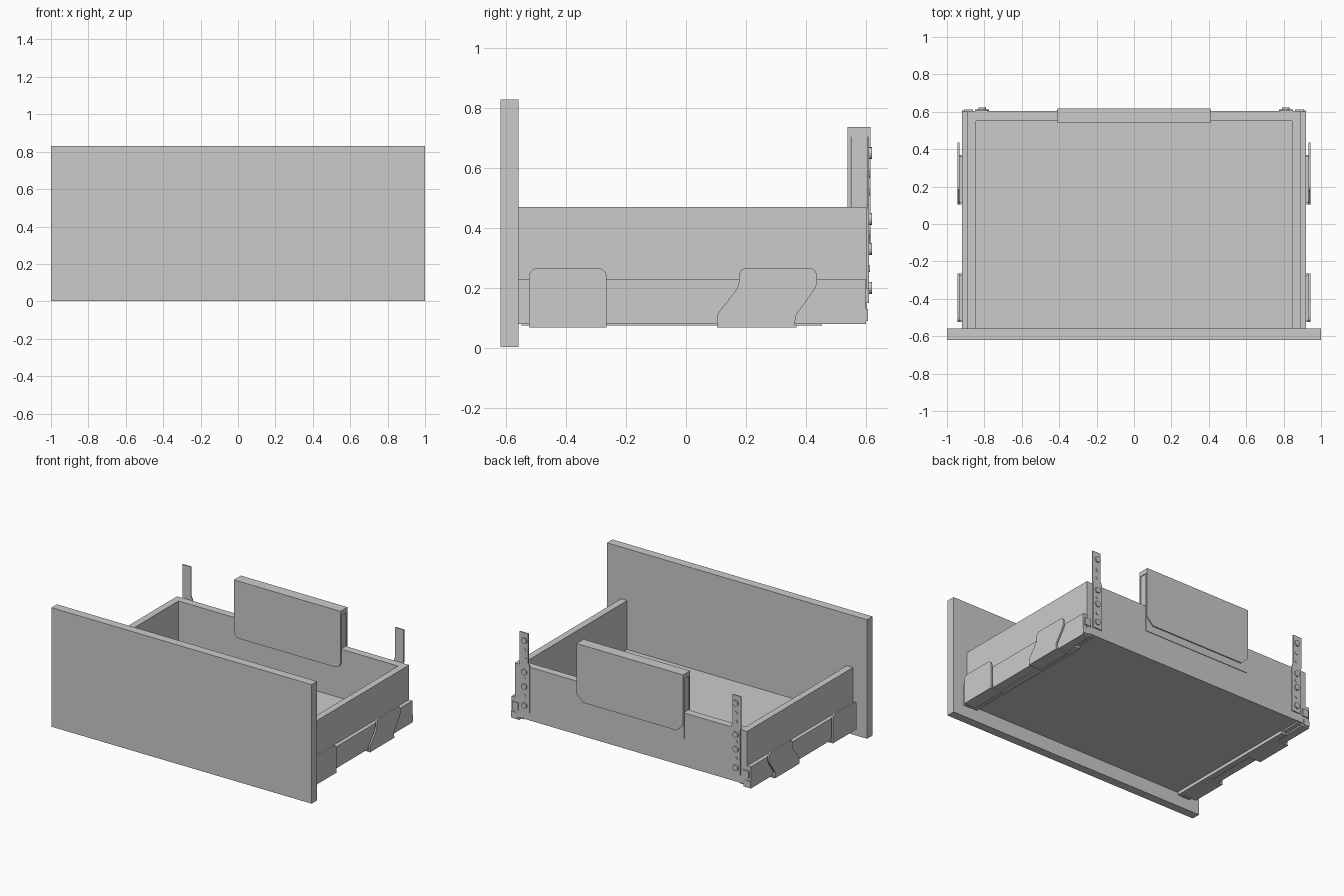
import bpy, bmesh, math
from mathutils import Vector

if "Cube" in bpy.data.objects:
    bpy.data.objects.remove(bpy.data.objects["Cube"])


def finish(name, bm):
    bmesh.ops.recalc_face_normals(bm, faces=bm.faces)
    me = bpy.data.meshes.new(name)
    bm.to_mesh(me)
    bm.free()
    ob = bpy.data.objects.new(name, me)
    bpy.context.collection.objects.link(ob)
    return ob


def box(name, x, y, z):
    bm = bmesh.new()
    bmesh.ops.create_cube(bm, size=1)
    for v in bm.verts:
        v.co = Vector([(r[0] + r[1]) / 2 + c * (r[1] - r[0])
                       for r, c in zip((x, y, z), v.co)])
    return finish(name, bm)


def prism(name, pts, axis, a, b):
    """Extrude a closed profile along x (pts are y,z) or y (pts are x,z)."""
    bm = bmesh.new()
    place = (lambda p, t: (t, p[0], p[1])) if axis == 'X' else (lambda p, t: (p[0], t, p[1]))
    face = bm.faces.new([bm.verts.new(place(p, a)) for p in pts])
    new = bmesh.ops.extrude_face_region(bm, geom=[face])['geom']
    d = Vector(place((0, 0), b - a))
    bmesh.ops.translate(bm, vec=d, verts=[g for g in new if isinstance(g, bmesh.types.BMVert)])
    return finish(name, bm)


def rounded(pts, radii, steps=5):
    """Round the corners of a polygon with quadratic arcs."""
    out = []
    for i, (p, r) in enumerate(zip(pts, radii)):
        p = Vector(p)
        if r == 0:
            out.append(tuple(p))
            continue
        a = p + (Vector(pts[i - 1]) - p).normalized() * r
        b = p + (Vector(pts[(i + 1) % len(pts)]) - p).normalized() * r
        for k in range(steps + 1):
            t = k / steps
            out.append(tuple(a * (1 - t) ** 2 + p * 2 * t * (1 - t) + b * t * t))
    return out


def stud(name, x, y0, y1, z, r):
    ring = [(x + r * math.cos(k * math.pi / 8), z + r * math.sin(k * math.pi / 8))
            for k in range(16)]
    return prism(name, ring, 'Y', y0, y1)


# Drawer box
box("front_panel", (-1, 1), (-.62, -.56), (.003, .83))
box("drawer_floor", (-.845, .845), (-.56, .555), (.10, .13))
back = [(-.845, .10), (.845, .10), (.845, .47), (.405, .47), (.405, .705),
        (-.405, .705), (-.405, .47), (-.845, .47)]
prism("back_panel", back, 'Y', .552, .605)

# Saddle cover over the raised middle of the back
plate = rounded([(-.41, .34), (.41, .34), (.41, .738), (-.41, .738)], [.05, .05, 0, 0])
prism("cover_inner_plate", plate, 'Y', .54, .55)
chamfer = [(-.41, .39), (-.36, .34), (.36, .34), (.41, .39), (.41, .738), (-.41, .738)]
prism("cover_outer_plate", chamfer, 'Y', .609, .617)
box("cover_top", (-.41, .41), (.55, .609), (.705, .738))
box("cover_backing_sheet", (-.412, .412), (.605, .609), (.29, .70))

front_bracket = rounded([(-.525, .072), (-.265, .072), (-.265, .267), (-.525, .267)],
                        [0, 0, .035, .035])
rear_bracket = rounded([(.103, .07), (.365, .07), (.365, .105), (.437, .205), (.437, .267),
                        (.177, .267), (.177, .205), (.103, .11)],
                       [0, 0, .015, .02, .03, .03, .02, .015])

for s, side in ((1, "right"), (-1, "left")):
    def mx(a, b):
        return tuple(sorted((s * a, s * b)))

    box(side + "_side_panel", mx(.845, .892), (-.56, .605), (.10, .47))

    # Slide rail: channel section with an inward foot
    rail = [(.892, .23), (.92, .23), (.92, .08), (.862, .08), (.862, .10), (.892, .10)]
    prism(side + "_slide_rail", [(s * x, z) for x, z in rail], 'Y', -.56, .602)
    box(side + "_inner_runner", mx(.82, .862), (-.55, .455), (.075, .097))
    box(side + "_runner_tip", mx(.83, .862), (.455, .595), (.09, .10))
    box(side + "_rear_hook", mx(.862, .91), (.602, .612), (.15, .20))
    box(side + "_rear_stop", mx(.875, .92), (.602, .608), (.09, .13))

    # Mounting brackets folded under the rail
    for label, prof, y in (("front", front_bracket, (-.525, -.265)),
                           ("rear", rear_bracket, (.103, .37))):
        prism(f"{side}_{label}_bracket", prof, 'X', s * .932, s * .943)
        box(f"{side}_{label}_bracket_foot", mx(.85, .943), y, (.068, .076))
        box(f"{side}_{label}_bracket_spacer", mx(.92, .932), (y[0] + .01, y[1] - .01), (.076, .10))

    # Rear mounting strip with bosses and screws
    strip = [(.775, .155), (.845, .155), (.845, .46), (.85, .48), (.85, .703),
             (.785, .703), (.785, .50), (.775, .48)]
    prism(side + "_rear_strip", [(s * x, z) for x, z in strip], 'Y', .605, .612)
    for i, z in enumerate((.65, .43, .33, .20)):
        stud(f"{side}_strip_screw_{i}", s * .812, .612, .622, z, .02)
    for i, z in enumerate((.58, .52, .38, .265)):
        stud(f"{side}_strip_boss_{i}", s * .812, .612, .615, z, .012)
